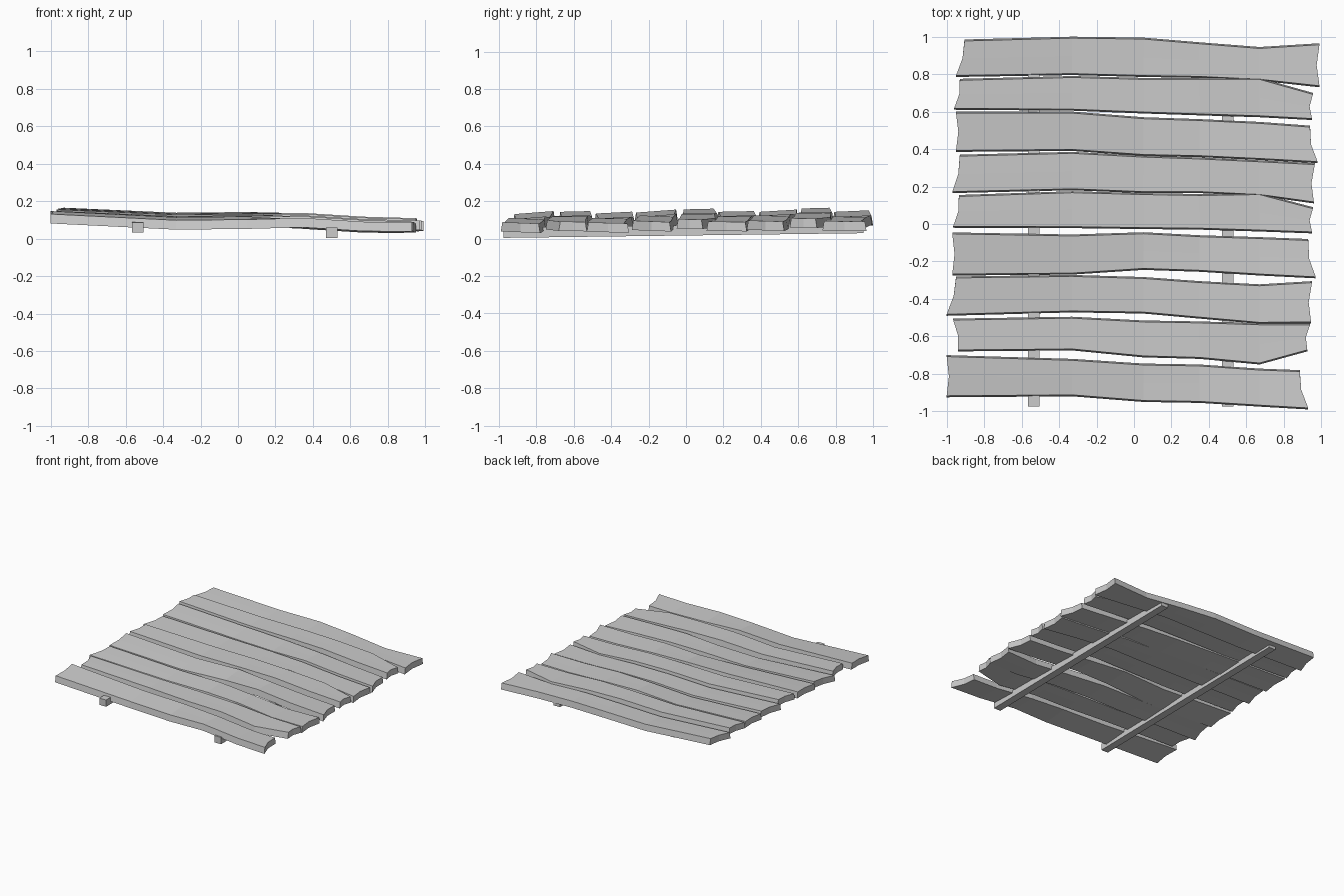
import bpy, bmesh

STATIONS = [-0.33, 0.05, 0.35, 0.67]            # inner bends shared by all boards
SAG = [0.145, 0.118, 0.122, 0.118, 0.098, 0.09]  # top height along a board
THICK = 0.05


def loft(name, rings):
    """Closed solid from a row of equal cross-sections."""
    bm = bmesh.new()
    rows = [[bm.verts.new(p) for p in r] for r in rings]
    n = len(rows[0])
    for a, b in zip(rows, rows[1:]):
        for i in range(n):
            j = (i + 1) % n
            bm.faces.new((a[i], a[j], b[j], b[i]))
    for r in (rows[0], rows[-1]):
        m = n // 2                                # split caps at the notch line
        bm.faces.new((r[0], r[1], r[m + 1], r[m + 2]))
        bm.faces.new((r[1], r[2], r[m], r[m + 1]))
    bmesh.ops.recalc_face_normals(bm, faces=bm.faces[:])
    me = bpy.data.meshes.new(name)
    bm.to_mesh(me)
    bm.free()
    ob = bpy.data.objects.new(name, me)
    bpy.context.collection.objects.link(ob)
    return ob


def board(name, left, right, back, front, lift=0.0, tilt=0.008, droop=0.0):
    """left / right: end x at (back, front); back / front: edge y at each station."""
    rings = []
    for i, (yb, yf) in enumerate(zip(back, front)):
        if i == 0:
            xb, xf, notch = left[0], left[1], 0.012
        elif i == 5:
            xb, xf, notch = right[0], right[1], -0.015
        else:
            xb = xf = STATIONS[i - 1]
            notch = 0
        xm, ym = (xb + xf) / 2 + notch, (yb + yf) / 2
        z = SAG[i] + lift - (droop if 0 < i < 5 else 0)
        t = tilt if i < 3 else -tilt * 0.5       # slight twist along the length
        e = 0.008                                 # worn upper edges
        rings.append([(xf, yf + e, z - t), (xm, ym, z), (xb, yb - e, z + t),
                      (xb, yb, z + t - THICK), (xm, ym, z - THICK), (xf, yf, z - t - THICK)])
    return loft(name, rings)


# Deck boards, front to back
board("board_1", (-1.0, -1.0), (0.885, 0.93),
      [-0.70, -0.72, -0.745, -0.75, -0.772, -0.78],
      [-0.925, -0.92, -0.95, -0.955, -0.975, -0.99], -0.006, 0.008, 0.006)
board("board_2", (-0.965, -0.94), (0.94, 0.925),
      [-0.505, -0.495, -0.515, -0.52, -0.53, -0.53],
      [-0.68, -0.675, -0.712, -0.72, -0.75, -0.68], 0.0, 0.002)
board("board_3", (-0.95, -1.0), (0.95, 0.945),
      [-0.28, -0.272, -0.283, -0.305, -0.322, -0.305],
      [-0.49, -0.472, -0.478, -0.505, -0.533, -0.53], -0.006, 0.005, 0.004)
board("board_4", (-0.97, -0.97), (0.93, 0.97),
      [-0.045, -0.056, -0.044, -0.06, -0.07, -0.08],
      [-0.275, -0.27, -0.245, -0.255, -0.275, -0.29], 0.002, 0.008)
board("board_5", (-0.935, -0.965), (0.955, 0.95),
      [0.155, 0.175, 0.165, 0.16, 0.165, 0.09],
      [-0.02, -0.022, -0.027, -0.03, -0.04, -0.05], 0.013, 0.002)
board("board_6", (-0.93, -0.97), (0.965, 0.96),
      [0.37, 0.385, 0.365, 0.355, 0.34, 0.325],
      [0.165, 0.18, 0.165, 0.165, 0.15, 0.11], 0.0, 0.002)
board("board_7", (-0.95, -0.95), (0.94, 0.98),
      [0.60, 0.60, 0.57, 0.56, 0.545, 0.525],
      [0.385, 0.39, 0.363, 0.357, 0.342, 0.325], 0.004, 0.006)
board("board_8", (-0.93, -0.96), (0.955, 0.95),
      [0.775, 0.79, 0.78, 0.78, 0.78, 0.70],
      [0.61, 0.605, 0.59, 0.58, 0.57, 0.555], 0.018, 0.002)
board("board_9", (-0.905, -0.95), (0.99, 0.99),
      [0.985, 1.0, 0.995, 0.97, 0.945, 0.965],
      [0.785, 0.795, 0.785, 0.78, 0.765, 0.73], 0.002, 0.004, 0.004)

# Two battens underneath, rising slightly to the back
for name, x, z in (("left_batten", -0.535, 0.032), ("right_batten", 0.50, 0.004)):
    w, h = 0.03, 0.055
    rings = []
    for y, dz in ((-0.975, 0.0), (0.95, 0.025)):
        b = z + dz
        rings.append([(x - w, y, b), (x, y, b), (x + w, y, b),
                      (x + w, y, b + h), (x, y, b + h), (x - w, y, b + h)])
    loft(name, rings)
